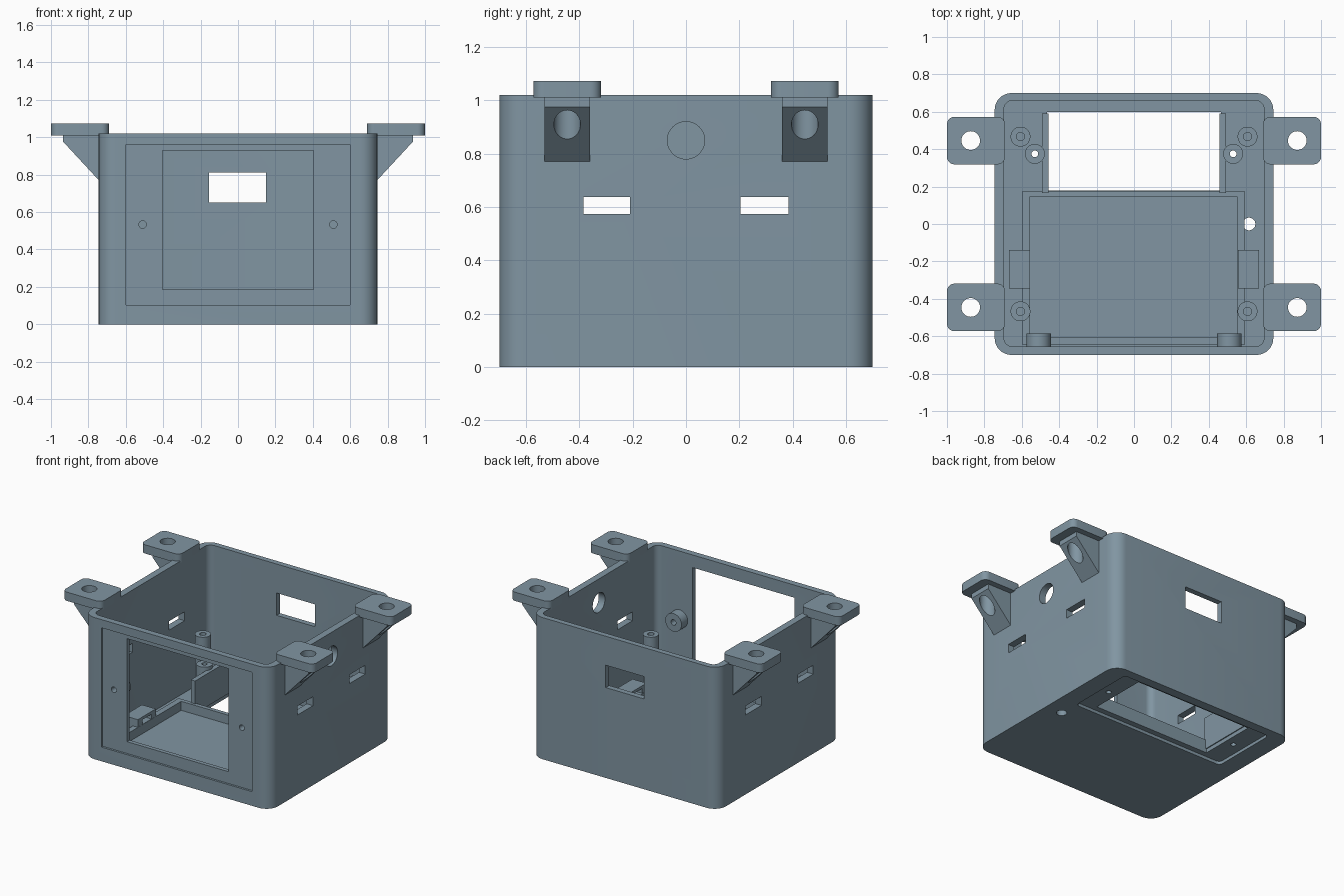
import bpy, bmesh
from math import cos, sin, pi

if "Cube" in bpy.data.objects:
    bpy.data.objects.remove(bpy.data.objects["Cube"])

AXES = {'Z': lambda u, v, w: (u, v, w),   # profile in x,y
        'Y': lambda u, v, w: (u, w, v),   # profile in x,z
        'X': lambda u, v, w: (w, u, v)}   # profile in y,z

# Blue-grey plastic
plastic = bpy.data.materials.new("blue_grey_plastic")
plastic.diffuse_color = (0.218, 0.302, 0.362, 1)
plastic.use_nodes = True
plastic.node_tree.nodes["Principled BSDF"].inputs["Base Color"].default_value = plastic.diffuse_color


def circle(cx, cy, r, n=40):
    return [(cx + r * cos(2 * pi * i / n), cy + r * sin(2 * pi * i / n)) for i in range(n)]


def rect(x0, x1, y0, y1, r=0, n=8):
    if not r:
        return [(x0, y0), (x1, y0), (x1, y1), (x0, y1)]
    corners = [(x1 - r, y1 - r), (x0 + r, y1 - r), (x0 + r, y0 + r), (x1 - r, y0 + r)]
    return [(cx + r * cos(pi / 2 * (k + i / n)), cy + r * sin(pi / 2 * (k + i / n)))
            for k, (cx, cy) in enumerate(corners) for i in range(n + 1)]


def prism(name, pts, w0, w1, axis='Z'):
    """Extrude a 2D profile from w0 to w1 along an axis."""
    bm = bmesh.new()
    lo = [bm.verts.new(AXES[axis](u, v, w0)) for u, v in pts]
    hi = [bm.verts.new(AXES[axis](u, v, w1)) for u, v in pts]
    bm.faces.new(lo)
    bm.faces.new(hi)
    for i in range(len(pts)):
        j = (i + 1) % len(pts)
        bm.faces.new((lo[i], lo[j], hi[j], hi[i]))
    bmesh.ops.recalc_face_normals(bm, faces=bm.faces[:])
    mesh = bpy.data.meshes.new(name)
    bm.to_mesh(mesh)
    bm.free()
    mesh.materials.append(plastic)
    ob = bpy.data.objects.new(name, mesh)
    bpy.context.collection.objects.link(ob)
    return ob


def activate(ob):
    bpy.ops.object.select_all(action='DESELECT')
    ob.select_set(True)
    bpy.context.view_layer.objects.active = ob


def cut(ob, pts, w0, w1, axis='Z'):
    """Subtract a prism from an object."""
    cutter = prism("cutter", pts, w0, w1, axis)
    mod = ob.modifiers.new("cut", 'BOOLEAN')
    mod.operation, mod.solver, mod.object = 'DIFFERENCE', 'EXACT', cutter
    activate(ob)
    bpy.ops.object.modifier_apply(modifier=mod.name)
    bpy.data.objects.remove(cutter)


FLOOR = 0.055

# Hollow case with rounded corners
case = prism("case", rect(-.745, .745, -.70, .70, .09), 0, 1.021)
cut(case, rect(-.695, .695, -.655, .66, .045), FLOOR, 1.2)

# Front: shallow panel recess and large opening
cut(case, rect(-.60, .60, .102, .962), -.8, -.685, 'Y')
cut(case, rect(-.405, .405, .187, .93), -.8, -.6, 'Y')

# Back: connector window
cut(case, rect(-.155, .15, .651, .812), .6, .8, 'Y')

# Sides: slots through both walls, cable hole on the right only
for y0, y1 in ((-.385, -.21), (.205, .385)):
    cut(case, rect(y0, y1, .573, .637), -.9, .9, 'X')
cut(case, circle(0, .85, .07), .6, .9, 'X')

# Floor: cover recess underneath, hatch opening, drain hole
cut(case, rect(-.61, .61, .14, .635, .03), -.1, .022)
cut(case, rect(-.465, .465, .18, .60), -.1, .1)
cut(case, circle(.615, 0, .034), -.1, .1)
for s in (-1, 1):
    cut(case, circle(s * .53, .375, .018, 24), -.1, .1)
    cut(case, circle(s * .51, .533, .02, 24), -.8, -.6, 'Y')

# Tray frame on the floor
tray = prism("tray_frame", rect(-.597, .592, -.648, .177), FLOOR - .005, .12)
cut(tray, rect(-.556, .552, -.606, .147), 0, .3)

for s, side in ((-1, "left"), (1, "right")):
    # Guide rib beside the floor hatch
    prism(f"hatch_rib_{side}", rect(*sorted((s * .458, s * .492)), .166, .592), FLOOR - .005, .285)

    # Strap loop next to the tray
    loop = prism(f"strap_loop_{side}", rect(*sorted((s * .557, s * .668)), -.345, -.14),
                 FLOOR - .005, .175)
    cut(loop, rect(-.295, -.19, .121, .155), -.9, .9, 'X')

    # Screw boss behind the front panel
    boss = prism(f"front_boss_{side}", circle(s * .51, .533, .065), -.66, -.585, 'Y')
    cut(boss, circle(s * .51, .533, .02, 24), -.8, -.5, 'Y')

    # Hatch screw boss, drilled right through
    boss = prism(f"hatch_boss_{side}", circle(s * .53, .375, .053), FLOOR - .005, .31)
    cut(boss, circle(s * .53, .375, .018, 24), -.1, .5)

    for t, end in ((-1, "front"), (1, "back")):
        # Tall board standoff with a blind hole
        post = prism(f"standoff_{end}_{side}", circle(s * .607, t * .467, .053), FLOOR - .005, .47)
        cut(post, circle(s * .607, t * .467, .022, 24), .25, .6)

        # Mounting tab and its sloping gusset, one screw hole through both
        y = t * .446
        tab = prism(f"mounting_tab_{end}_{side}",
                    rect(*sorted((s * .69, s)), y - .127, y + .127, .04), 1.01, 1.073)
        gusset = prism(f"tab_gusset_{end}_{side}",
                       [(s * .735, .768), (s * .745, .771), (s * .935, .976),
                        (s * .935, 1.011), (s * .735, 1.011)], y - .085, y + .085, 'Y')
        for part in (tab, gusset):
            cut(part, circle(s * .873, y, .05), .5, 1.2)

# Smooth round surfaces, keep edges sharp
for ob in bpy.context.scene.objects:
    activate(ob)
    bpy.ops.object.shade_smooth_by_angle()
